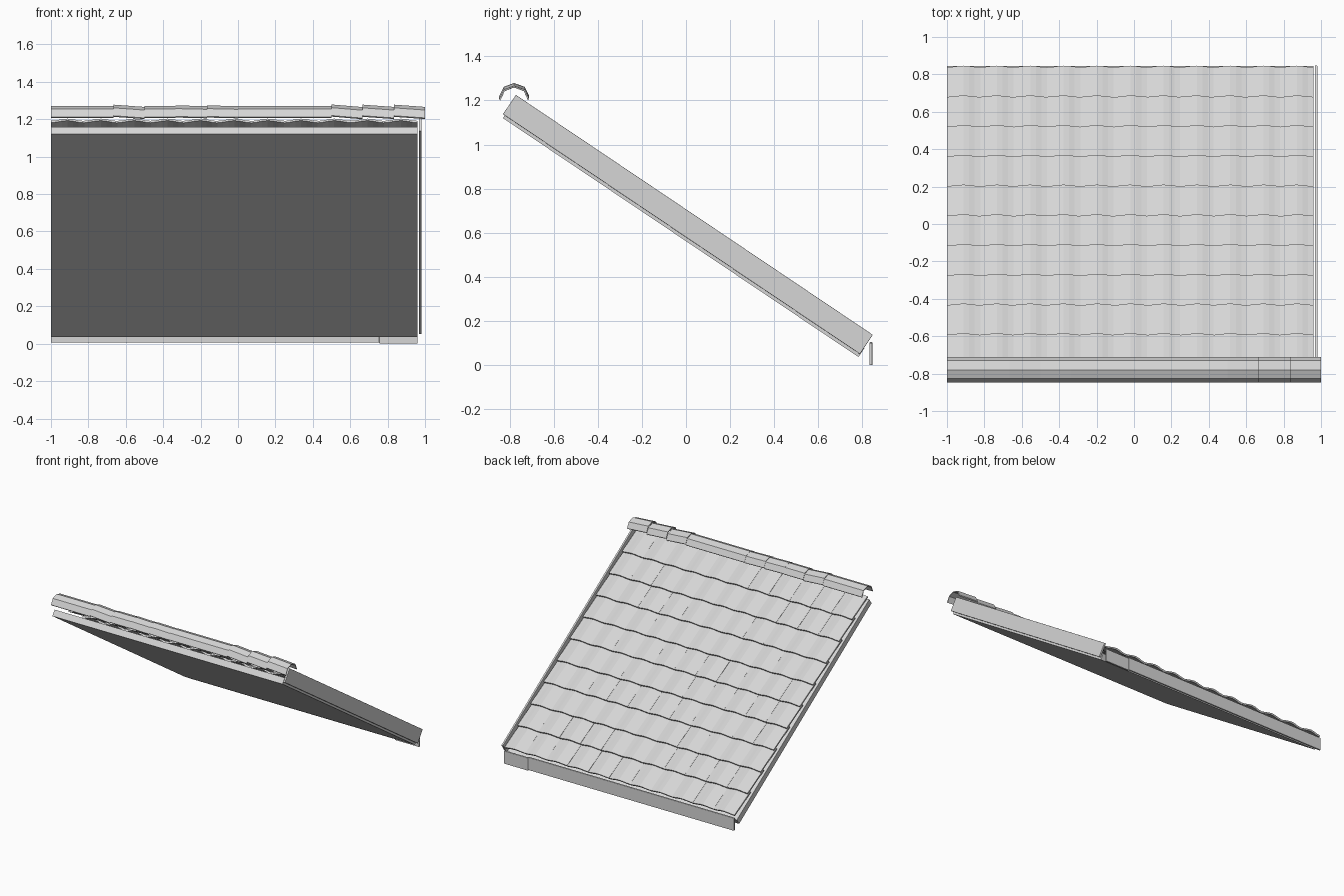
import bpy, bmesh, math, random
from mathutils import Vector

random.seed(4)
cube = bpy.data.objects.get("Cube")
if cube:
    bpy.data.objects.remove(cube)

grey = bpy.data.materials.new("light_grey")
grey.use_nodes = True
colour = (0.67, 0.67, 0.67, 1)
grey.diffuse_color = colour
grey.node_tree.nodes["Principled BSDF"].inputs["Base Color"].default_value = colour

PITCH = math.atan(0.672)
COS, SIN = math.cos(PITCH), math.sin(PITCH)
LEFT, RIGHT = -1.0, 0.96
LENGTH = 1.942


def on_slope(x, s, n):
    """Point at distance s down the slope and n above the underside."""
    return Vector((x, -0.83 + s * COS + n * SIN, 1.12 - s * SIN + n * COS))


def loft(bm, ring_a, ring_b):
    """Closed solid between two matching rings of points."""
    a = [bm.verts.new(p) for p in ring_a]
    b = [bm.verts.new(p) for p in ring_b]
    bm.faces.new(a)
    bm.faces.new(b[::-1])
    for i in range(len(a)):
        j = (i + 1) % len(a)
        bm.faces.new((a[i], b[i], b[j], a[j]))


def finish(name, bm, bevel=0):
    bmesh.ops.recalc_face_normals(bm, faces=bm.faces)
    mesh = bpy.data.meshes.new(name)
    bm.to_mesh(mesh)
    bm.free()
    mesh.materials.append(grey)
    obj = bpy.data.objects.new(name, mesh)
    bpy.context.collection.objects.link(obj)
    if bevel:
        mod = obj.modifiers.new("bevel", "BEVEL")
        mod.width, mod.segments = bevel, 2
    return obj


def slope_board(name, x0, x1, s0, s1, n0, n1, bevel=0):
    bm = bmesh.new()
    rings = [[on_slope(x, s, n) for x, n in ((x0, n0), (x1, n0), (x1, n1), (x0, n1))]
             for s in (s0, s1)]
    loft(bm, *rings)
    finish(name, bm, bevel)


# Roof deck and the board along its one gable edge
slope_board("roof_deck", LEFT, RIGHT, 0, LENGTH, 0, 0.048)
slope_board("gable_board", 0.967, 0.981, -0.01, 1.94, 0.015, 0.12, 0.002)

# Overlapping courses of gently waved tiles
COLUMNS, COURSES, STEPS = 11, 10, 6
tile_width = (RIGHT - LEFT) / COLUMNS
course_pitch = 0.1915


def tile_ring(x0, s, height, tilt):
    top = []
    for i in range(STEPS + 1):
        t = i / STEPS
        wave = 0.014 * math.sin(math.pi * t) ** 2
        top.append((x0 + t * tile_width, height + wave + tilt * (t - 0.5)))
    ring = top + [(x, n - 0.012) for x, n in reversed(top)]
    return [on_slope(x, s, n) for x, n in ring]


for course in range(COURSES):
    bm = bmesh.new()
    end = 0.216 + course * course_pitch
    start = max(0.0, end - course_pitch - 0.03)
    for column in range(COLUMNS):
        x0 = LEFT + column * tile_width
        tilt = random.uniform(-0.003, 0.003)
        loft(bm, tile_ring(x0, start, 0.086, tilt), tile_ring(x0, end, 0.105, tilt))
    finish(f"tile_course_{course + 1}", bm)

# Ridge caps: faceted half-round shells, some tipped slightly
outer = [(-0.847, 1.213), (-0.826, 1.255), (-0.78, 1.272), (-0.731, 1.255), (-0.711, 1.213)]
inner = [(-0.779 + (y + 0.779) * 0.92, z - 0.006) for y, z in reversed(outer)]
CAPS = 12
tipped = {2: 0.006, 4: 0.002, 5: 0.002, 9: 0.007, 10: 0.006, 11: 0.006}
bm = bmesh.new()
for cap in range(CAPS):
    x0 = -1 + cap * 2 / CAPS
    x1 = x0 + 2 / CAPS
    tip = tipped.get(cap, 0.0)
    loft(bm, [(x0, y, z + tip) for y, z in outer + inner],
         [(x1, y, z - tip) for y, z in outer + inner])
finish("ridge_caps", bm)

# Vertical eave board in two lengths
for name, x0, x1, z0 in (("eave_board_long", LEFT, 0.755, 0.006),
                         ("eave_board_short", 0.755, RIGHT, 0.0)):
    bm = bmesh.new()
    section = ((0.832, z0), (0.845, z0), (0.845, z0 + 0.098), (0.832, z0 + 0.098))
    loft(bm, [(x0, y, z) for y, z in section], [(x1, y, z) for y, z in section])
    finish(name, bm, 0.003)
